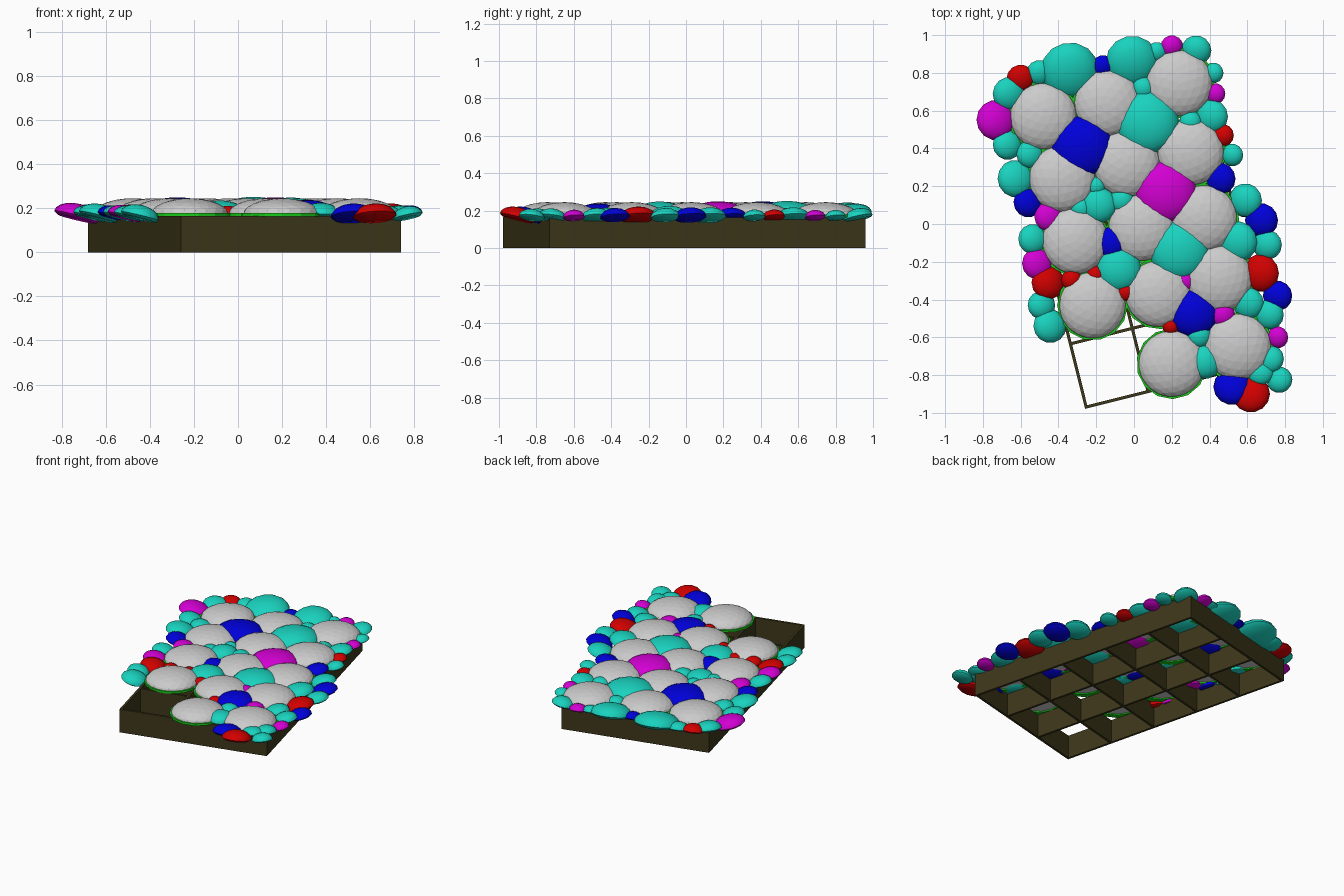
import bpy, bmesh, math
from mathutils import Vector, Matrix

if "Cube" in bpy.data.objects:
    bpy.data.objects.remove(bpy.data.objects["Cube"])

ANG = math.radians(14)
CENTRE = Vector((0.03, -0.01, 0))
U = Vector((math.cos(ANG), math.sin(ANG), 0))
V = Vector((-math.sin(ANG), math.cos(ANG), 0))
W, L, H, T = 1.03, 1.74, 0.165, 0.016      # tray width, length, height, wall


def material(name, rgb):
    m = bpy.data.materials.new(name)
    m.diffuse_color = (*rgb, 1)
    m.use_nodes = True
    m.node_tree.nodes["Principled BSDF"].inputs["Base Color"].default_value = m.diffuse_color
    return m


def finish(bm, name, mat=None, smooth=False):
    bmesh.ops.recalc_face_normals(bm, faces=bm.faces)
    me = bpy.data.meshes.new(name)
    bm.to_mesh(me)
    bm.free()
    if mat:
        me.materials.append(mat)
    if smooth:
        me.shade_smooth()
        me.set_sharp_from_angle(angle=math.radians(45))
    ob = bpy.data.objects.new(name, me)
    bpy.context.collection.objects.link(ob)
    return ob


def lathe(profile, seg, closed=False):
    """Revolve (radius, z) points around z."""
    bm = bmesh.new()
    rings = []
    for r, z in profile:
        rings.append([bm.verts.new((r * math.cos(i * math.tau / seg),
                                    r * math.sin(i * math.tau / seg), z)) for i in range(seg)])
    pairs = list(zip(rings, rings[1:]))
    if closed:
        pairs.append((rings[-1], rings[0]))
    for a, b in pairs:
        for i in range(seg):
            j = (i + 1) % seg
            bm.faces.new((a[i], a[j], b[j], b[i]))
    if not closed:
        bm.faces.new(rings[0])
        bm.faces.new(rings[-1])
    return bm


# Open tray of crossing walls, 3 x 5 cells
wall_mat = material("dark_wood", (0.045, 0.038, 0.01))


def wall(name, u, v, su, sv):
    bm = bmesh.new()
    bmesh.ops.create_cube(bm, size=1)
    bmesh.ops.scale(bm, vec=(su, sv, H), verts=bm.verts)
    ob = finish(bm, name, wall_mat)
    ob.location = CENTRE + U * u + V * v + Vector((0, 0, H / 2))
    ob.rotation_euler.z = ANG


for i in range(4):
    wall("long_wall", (i / 3 - 0.5) * (W - T), 0, T, L)
for i in range(6):
    wall("cross_wall", 0, (i / 5 - 0.5) * (L - T), W, T)

# Grey faceted caps on green rims, one per cell but the empty corner
green = material("green", (0.01, 0.6, 0.01))
caps = [(-.22, -.43), (.20, -.74), (.55, -.65), (.13, -.37), (.45, -.29),
        (-.31, -.09), (.04, -.02), (.37, .03), (-.38, .24), (-.04, .32),
        (.30, .38), (-.48, .57), (-.14, .64), (.24, .745)]
for n, (x, y) in enumerate(caps):
    bm = bmesh.new()
    bmesh.ops.create_icosphere(bm, subdivisions=3, radius=0.177)
    geom = bm.verts[:] + bm.edges[:] + bm.faces[:]
    cut = bmesh.ops.bisect_plane(bm, geom=geom, plane_co=(0, 0, 0), plane_no=(0, 0, 1),
                                 clear_inner=True)
    bmesh.ops.contextual_create(bm, geom=[e for e in cut["geom_cut"]
                                          if isinstance(e, bmesh.types.BMEdge)])
    bmesh.ops.scale(bm, vec=(1, 1, 0.42), verts=bm.verts)
    cap = finish(bm, "grey_cap")
    cap.location = (x, y, 0.171)
    cap.rotation_euler.z = n * 0.7
    rim = finish(lathe([(.15, .163), (.187, .163), (.187, .178), (.15, .178)], 14, True),
                 "green_rim", green)
    rim.location = (x, y, 0)
    rim.rotation_euler.z = n * 0.7

# Coloured stones: x, y, radius
magenta = [(-.73, .55, .107), (-.45, .04, .08), (-.51, -.21, .085), (.17, .17, .165),
           (.20, .94, .06), (.43, .69, .055), (.27, -.30, .06), (.47, -.48, .065),
           (.76, -.60, .058)]
red = [(-.60, .77, .075), (.47, .47, .06), (-.455, -.31, .09), (-.33, -.295, .055),
       (-.20, -.27, .05), (-.045, -.36, .05), (.195, -.54, .045), (.67, -.26, .1),
       (.62, -.90, .1)]
blue = [(-.165, .835, .06), (-.275, .41, .165), (.455, .24, .085), (-.56, .115, .08),
        (-.12, -.10, .085), (.315, -.47, .13), (.675, .02, .09), (.76, -.38, .08),
        (.52, -.86, .1)]
teal = [(-.34, .81, .155), (-.01, .86, .14), (.33, .92, .08), (.12, .91, .055),
        (.05, .72, .06), (.42, .80, .055), (.07, .54, .17), (.41, .57, .09),
        (.30, .54, .06), (.52, .365, .06), (-.50, .80, .07), (-.66, .69, .09),
        (-.67, .42, .08), (-.55, .37, .075), (-.625, .24, .1), (-.535, -.08, .08),
        (-.185, .10, .095), (-.20, .20, .05), (-.065, .125, .065), (-.28, .085, .06),
        (-.08, -.24, .12), (.24, -.14, .16), (.545, -.095, .11), (.59, .125, .09),
        (.705, -.11, .08), (.605, -.42, .085), (.715, -.48, .08), (.345, -.59, .065),
        (.375, -.73, .09), (-.49, -.43, .075), (-.445, -.54, .09), (.72, -.715, .075),
        (.67, -.78, .075), (.77, -.825, .07)]


def stone(name, x, y, r, mat):
    h = 0.02 + 0.34 * r
    arc = [math.radians(a) for a in (0, 18, 36, 54, 70, 83)]
    profile = [(0.82 * r, -0.13 * r)] + [(r * math.cos(a), h * math.sin(a)) for a in arc]
    ob = finish(lathe(profile, 14), name, mat, smooth=True)
    # stones over the border lean inward, outer edge raised
    d = Vector((x, y, 0)) - CENTRE
    u, v = d.dot(U), d.dot(V)
    out = Vector((0, 0, 0))
    if abs(u) > 0.44:
        out += U * math.copysign(1, u)
    if abs(v) > 0.81:
        out += V * math.copysign(1, v)
    pos = Vector((x, y, 0.174))
    rot = Matrix.Identity(4)
    if out.length > 0:
        axis = Vector((0, 0, 1)).cross(out.normalized())
        rot = Matrix.Rotation(math.radians(-14), 4, axis)
        pos.z = 0.164
    ob.matrix_world = Matrix.Translation(pos) @ rot


for label, rgb, spots in (("magenta", (.65, 0, .65), magenta), ("red", (.65, 0, 0), red),
                          ("blue", (0, 0, .7), blue), ("teal", (.01, .65, .52), teal)):
    mat = material(label, rgb)
    for x, y, r in spots:
        stone(label + "_stone", x, y, r, mat)
